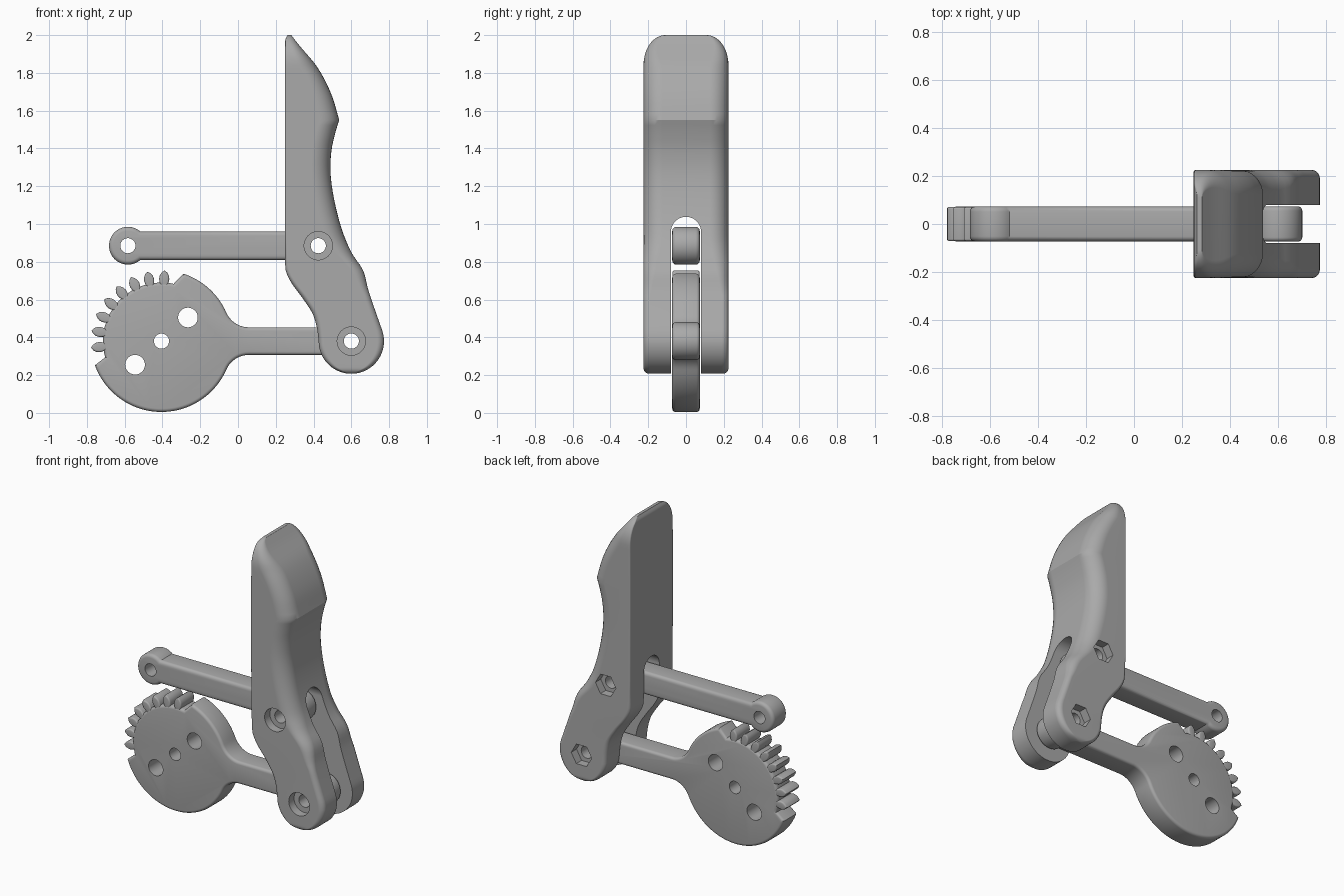
import bpy, bmesh
from math import sin, cos, asin, atan2, sqrt, pi, radians, degrees
from mathutils import Matrix

cube = bpy.data.objects.get("Cube")
if cube:
    bpy.data.objects.remove(cube, do_unlink=True)

grey = bpy.data.materials.new("plain_grey")
grey.use_nodes = True
grey.diffuse_color = (0.4, 0.4, 0.4, 1)
grey.node_tree.nodes["Principled BSDF"].inputs["Base Color"].default_value = (0.4, 0.4, 0.4, 1)


def make_object(name, bm):
    bmesh.ops.recalc_face_normals(bm, faces=bm.faces)
    mesh = bpy.data.meshes.new(name)
    bm.to_mesh(mesh)
    bm.free()
    mesh.materials.append(grey)
    obj = bpy.data.objects.new(name, mesh)
    bpy.context.scene.collection.objects.link(obj)
    return obj


def smooth(obj):
    bpy.ops.object.select_all(action='DESELECT')
    obj.select_set(True)
    bpy.context.view_layer.objects.active = obj
    bpy.ops.object.shade_smooth_by_angle(angle=radians(32))


def arc(cx, cz, r, start, end, n):
    angles = [radians(start + (end - start) * i / n) for i in range(n + 1)]
    return [(cx + r * cos(a), cz + r * sin(a)) for a in angles]


def prism(name, outline, half, bevel=0.0):
    """Outline in x-z, extruded along y, with rounded rims."""
    bm = bmesh.new()
    face = bm.faces.new([bm.verts.new((x, -half, z)) for x, z in outline])
    new = bmesh.ops.extrude_face_region(bm, geom=[face])["geom"]
    bmesh.ops.translate(bm, vec=(0, 2 * half, 0),
                        verts=[g for g in new if isinstance(g, bmesh.types.BMVert)])
    if bevel:
        rim = [e for e in bm.edges if abs(e.verts[0].co.y - e.verts[1].co.y) < 1e-5]
        bmesh.ops.bevel(bm, geom=rim, offset=bevel, segments=4, profile=0.5,
                        affect='EDGES', clamp_overlap=True)
    return make_object(name, bm)


def pin(x, z, r, y0=-0.5, y1=0.5, sides=40):
    """Cutter running along y."""
    turn = 360 / sides
    cutter = prism("cutter", arc(x, z, r, 0, 360 - turn, sides - 1), (y1 - y0) / 2)
    cutter.data.transform(Matrix.Translation((0, (y0 + y1) / 2, 0)))
    return cutter


def cut(obj, cutters):
    """Subtract every cutter, bake the result and drop the cutters."""
    for c in cutters:
        c.hide_render = True
        mod = obj.modifiers.new("cut", 'BOOLEAN')
        mod.operation, mod.solver, mod.object = 'DIFFERENCE', 'EXACT', c
    bpy.context.view_layer.update()
    deps = bpy.context.evaluated_depsgraph_get()
    baked = bpy.data.meshes.new_from_object(obj.evaluated_get(deps))
    obj.modifiers.clear()
    obj.data = baked
    for c in cutters:
        bpy.data.objects.remove(c, do_unlink=True)


def curve_at(points, z):
    """Smooth x for a height, through (z, x) points."""
    if z <= points[0][0]:
        return points[0][1]
    if z >= points[-1][0]:
        return points[-1][1]

    def slope(k):
        a, b = points[max(k - 1, 0)], points[min(k + 1, len(points) - 1)]
        return (b[1] - a[1]) / (b[0] - a[0])
    i = max(k for k in range(len(points) - 1) if points[k][0] <= z)
    (z0, x0), (z1, x1) = points[i], points[i + 1]
    h = z1 - z0
    t = (z - z0) / h
    return ((2 * t**3 - 3 * t**2 + 1) * x0 + (t**3 - 2 * t**2 + t) * h * slope(i)
            + (3 * t**2 - 2 * t**3) * x1 + (t**3 - t**2) * h * slope(i + 1))


# Shared dimensions
LOW_X, LOW_Z, KNUCKLE = 0.60, 0.38, 0.173
UP_X, UP_Z = 0.425, 0.885
HUB_X, HUB_R, ARM = -0.405, 0.375, 0.073
EYE, BORE, THICK = 0.1, 0.04, 0.073
RIDGE, TOP, WIDTH = 1.55, 2.0, 0.225

# Finger side profile
back = [(0.38, 0.427), (0.45, 0.418), (0.525, 0.395), (0.61, 0.34),
        (0.685, 0.285), (0.745, 0.255), (0.8, 0.25), (1.97, 0.25), (TOP, 0.262)]
grip = [(0.44, 0.762), (0.65, 0.69), (0.755, 0.662), (0.845, 0.603), (0.965, 0.552),
        (1.125, 0.51), (1.27, 0.49), (1.39, 0.495), (1.49, 0.517), (RIDGE, 0.536)]
tip = [(RIDGE, 0.536), (1.69, 0.493), (1.83, 0.42), (1.945, 0.325), (TOP, 0.282)]


def section(z):
    """Rounded cross-section of the finger at one height."""
    round_x = sqrt(max(KNUCKLE**2 - (z - LOW_Z)**2, 0))
    xl = LOW_X - round_x if z < LOW_Z else curve_at(back, z)
    xr = LOW_X + round_x if z < 0.44 else curve_at(grip if z <= RIDGE else tip, z)
    w = WIDTH
    if z > 1.84:
        w -= 0.115 * (1 - sqrt(max(1 - ((z - 1.84) / 0.16)**2, 0)))
    foot = LOW_Z - KNUCKLE + 0.03
    if z < foot:
        w -= 0.03 * (1 - sqrt(max(1 - ((foot - z) / 0.03)**2, 0)))
    blend = min(max((z - 0.62) / 0.3, 0), 1)
    a = min(0.03 - 0.02 * blend, 0.3 * (xr - xl))
    b = min(0.035 + 0.065 * blend, 0.6 * (xr - xl))
    ring = (arc(xl + a, a - w, a, 180, 270, 4) + arc(xr - b, b - w, b, 270, 360, 8)
            + arc(xr - b, w - b, b, 0, 90, 8) + arc(xl + a, w - a, a, 90, 180, 4))
    return [(x, y, z) for x, y in ring]


# Finger body: lofted sections
heights = [LOW_Z - KNUCKLE * cos(radians(5 + 85 * i / 16)) for i in range(17)]
heights += [LOW_Z + (RIDGE - LOW_Z) * i / 44 for i in range(1, 45)]
heights += [RIDGE + (TOP - RIDGE) * sin(pi / 2 * i / 22) for i in range(1, 23)]
bm = bmesh.new()
rings = [[bm.verts.new(p) for p in section(z)] for z in heights]
for lower, upper in zip(rings, rings[1:]):
    for i in range(len(lower)):
        j = (i + 1) % len(lower)
        bm.faces.new((lower[i], lower[j], upper[j], upper[i]))
bm.faces.new(rings[0][::-1])
bm.faces.new(rings[-1])
finger = make_object("finger", bm)

# Finger fork slot, with an arched top
slot = prism("cutter", [(-0.08, 0), (0.08, 0)] + arc(0, 0.958, 0.08, 0, 180, 20), 1)
slot.data.transform(Matrix.Rotation(pi / 2, 4, 'Z'))
cutters = [slot]

# Pivot bores with round front pockets and hexagonal rear pockets
for x, z in ((UP_X, UP_Z), (LOW_X, LOW_Z)):
    cutters += [pin(x, z, BORE), pin(x, z, 0.075, -0.5, -0.17),
                pin(x, z, 0.074, 0.17, 0.5, sides=6)]
cut(finger, cutters)
smooth(finger)
finger.modifiers.new("even_shading", 'WEIGHTED_NORMAL').keep_sharp = True

# Upper link: bar with an eye at each end
far_x = -0.583
neck = degrees(asin(0.075 / EYE))
link = prism("upper_link", arc(UP_X, UP_Z, EYE, neck - 180, 180 - neck, 36)
             + arc(far_x, UP_Z, EYE, neck, 360 - neck, 36), THICK, 0.022)
cut(link, [pin(far_x, UP_Z, BORE), pin(UP_X, UP_Z, BORE)])
smooth(link)

# Gear arm: partial disc, filleted into a bar with an eye
fillet = 0.13
rise = ARM + fillet
reach = sqrt((HUB_R + fillet)**2 - rise**2)
lean = degrees(atan2(rise, reach))
neck = degrees(asin(ARM / EYE))
outline = (arc(HUB_X, LOW_Z, HUB_R, 200, 360 - lean, 48)
           + arc(HUB_X + reach, LOW_Z - rise, fillet, 180 - lean, 90, 10)[1:]
           + arc(LOW_X, LOW_Z, EYE, neck - 180, 180 - neck, 36)
           + arc(HUB_X + reach, LOW_Z + rise, fillet, 270, 180 + lean, 10)
           + arc(HUB_X, LOW_Z, HUB_R, lean, 72, 18)[1:]
           + arc(HUB_X, LOW_Z, 0.31, 78, 196, 40))
gear = prism("gear_arm", outline, THICK, 0.018)
cut(gear, [pin(HUB_X, LOW_Z, BORE), pin(LOW_X, LOW_Z, BORE),
           pin(HUB_X + 0.14, LOW_Z + 0.125, 0.052),
           pin(HUB_X - 0.14, LOW_Z - 0.125, 0.052)])
smooth(gear)

# Gear teeth: pointed leaves around the disc
flank = [(0.285, 0.014), (0.31, 0.023), (0.33, 0.027), (0.348, 0.024), (0.364, 0.014)]
leaf = [(r, -w) for r, w in flank] + [(HUB_R, 0)] + [(r, w) for r, w in flank[::-1]]
for n in range(8):
    a = radians(87.5 + 14 * n)
    tooth = prism("gear_tooth_%d" % (n + 1),
                  [(HUB_X + r * cos(a) - w * sin(a), LOW_Z + r * sin(a) + w * cos(a))
                   for r, w in leaf], 0.071, 0.009)
    smooth(tooth)
